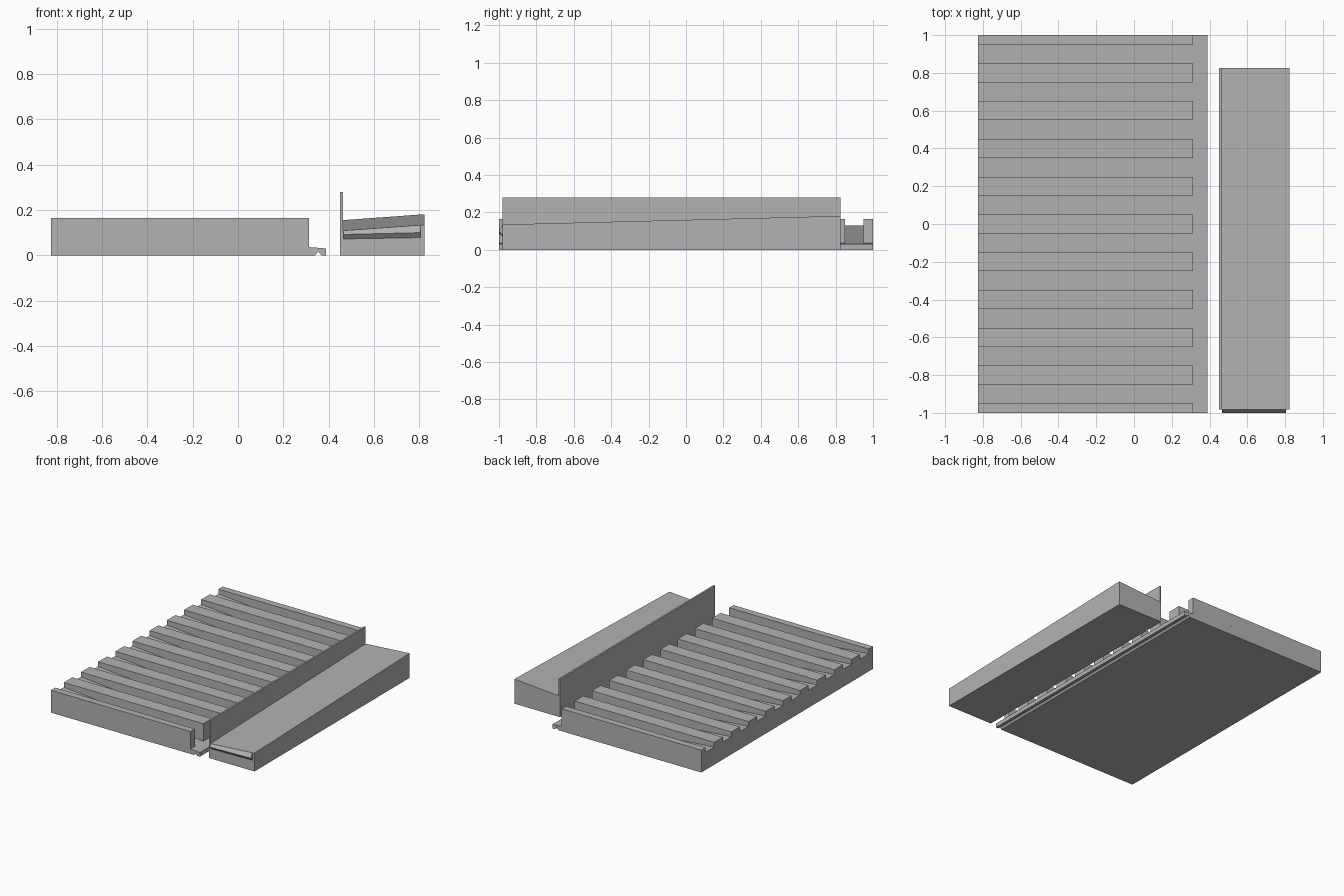
import bpy, bmesh

if "Cube" in bpy.data.objects:
    bpy.data.objects.remove(bpy.data.objects["Cube"])

gray = bpy.data.materials.new("plain gray")
gray.diffuse_color = (0.45, 0.45, 0.45, 1)
gray.use_nodes = True
gray.node_tree.nodes["Principled BSDF"].inputs["Base Color"].default_value = gray.diffuse_color


def build(name, verts, faces):
    bm = bmesh.new()
    vs = [bm.verts.new(v) for v in verts]
    for f in faces:
        bm.faces.new([vs[i] for i in f])
    bmesh.ops.recalc_face_normals(bm, faces=bm.faces)
    me = bpy.data.meshes.new(name)
    bm.to_mesh(me)
    bm.free()
    me.materials.append(gray)
    ob = bpy.data.objects.new(name, me)
    bpy.context.collection.objects.link(ob)
    return ob


def loft(name, rings):
    """Skin matching closed rings and cap both ends."""
    n, m = len(rings[0]), len(rings)
    faces = [(r * n + i, r * n + (i + 1) % n, (r + 1) * n + (i + 1) % n, (r + 1) * n + i)
             for r in range(m - 1) for i in range(n)]
    faces += [tuple(range(n)), tuple(range((m - 1) * n, m * n))]
    return build(name, [v for ring in rings for v in ring], faces)


LEFT, RIB_END, LIP_END = -0.825, 0.313, 0.389
RIB_TOP = 0.165


def floor_z(x):
    """Height of the sloping channel floor."""
    return 0.13 + (0.03 - 0.13) * (x - LEFT) / (LIP_END - LEFT)


# Ribbed tray: alternating rib and channel slices along y, joined as one solid
cuts = [-1.0] + [round(-0.95 + 0.1 * i, 2) for i in range(20)] + [1.0]
notch = [(0.340, 0), (0.354, 0.016), (0.368, 0)]
base = [(LEFT, 0)] + notch + [(LIP_END, 0), (LIP_END, 0.03), (LEFT, floor_z(LEFT))]
tray = loft("tray_base", [[(x, y, z) for x, z in base] for y in (-1, 1)])

# Ribs stand on the sloping floor
rib = [(LEFT, floor_z(LEFT)), (RIB_END, floor_z(RIB_END)), (RIB_END, RIB_TOP), (LEFT, RIB_TOP)]
for k in range(0, len(cuts) - 1, 2):
    loft(f"rib_{k // 2 + 1}", [[(x, y, z) for x, z in rib] for y in cuts[k:k + 2]])

# Gutter: thin tall wall plus a floor that rises in both x and y
X0, XW, X1 = 0.45, 0.463, 0.822
Y0, Y1 = -0.982, 0.825


def gutter_ring(y, rise):
    return [(X0, y, 0), (X1, y, 0), (X1, y, 0.135 + rise),
            (XW, y, 0.109 + rise), (XW, y, 0.28), (X0, y, 0.28)]


loft("gutter", [gutter_ring(Y0, 0), gutter_ring(Y1, 0.046)])

# Drip lip along the low front edge of the gutter
loft("drip_lip", [
    [(0.466, Y0, 0.109), (0.466, -1.0, 0.092), (0.466, Y0, 0.072)],
    [(0.804, Y0, 0.133), (0.804, -1.0, 0.100), (0.804, Y0, 0.078)],
])
